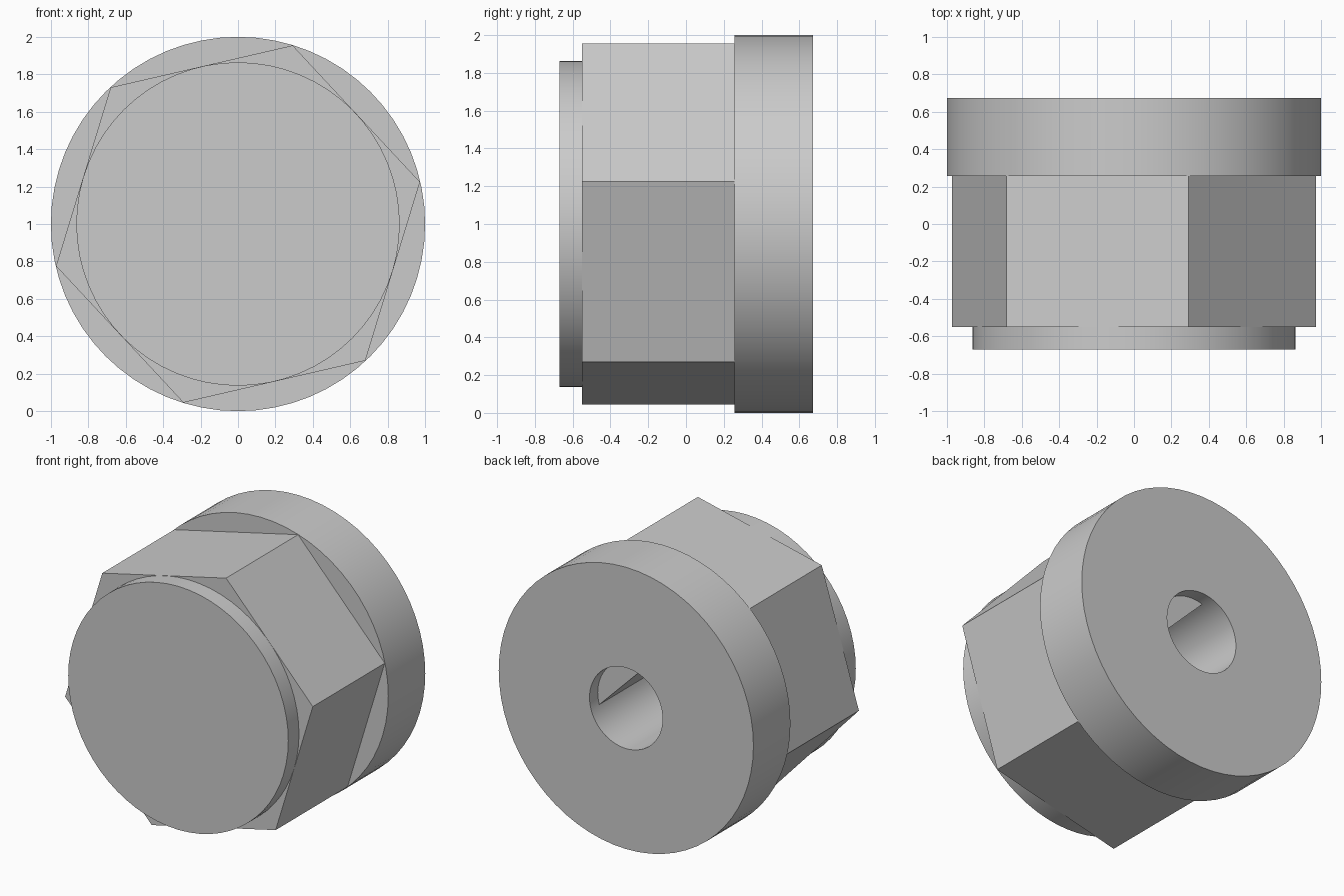
import bpy, bmesh
from math import pi, cos, sin, radians

if "Cube" in bpy.data.objects:
    bpy.data.objects.remove(bpy.data.objects["Cube"])

SEG = 64
BORE_R = 0.287
FLAT = BORE_R * cos(11 * 2 * pi / SEG)   # distance of the D flat from the axis

bm = bmesh.new()


def ring(y, r, n=SEG, start=0.0, flat=None):
    """Closed loop of edges around the y axis, optionally cut by a 45 degree flat."""
    verts = []
    for i in range(n):
        a = start + 2 * pi * i / n
        x, z = r * cos(a), r * sin(a)
        if flat is not None:
            over = max(0.0, (x + z) * cos(pi / 4) - flat)
            x, z = x - over * cos(pi / 4), z - over * cos(pi / 4)
        verts.append(bm.verts.new((x, y, z + 1)))
    edges = [bm.edges.new((verts[i], verts[(i + 1) % n])) for i in range(n)]
    return verts, edges


def wall(a, b):
    n = len(a[0])
    for i in range(n):
        j = (i + 1) % n
        bm.faces.new((a[0][i], a[0][j], b[0][j], b[0][i]))


def annulus(a, b):
    bmesh.ops.triangle_fill(bm, use_beauty=True, edges=a[1] + b[1])


hex_start = radians(13)

# Front boss
boss_front, boss_back = ring(-0.67, 0.864), ring(-0.55, 0.864)
bm.faces.new(boss_front[0])
wall(boss_front, boss_back)

# Hexagonal body
hex_front = ring(-0.55, 0.998, 6, hex_start)
hex_back = ring(0.257, 0.998, 6, hex_start)
annulus(boss_back, hex_front)
wall(hex_front, hex_back)

# Round collar
collar_front, collar_back = ring(0.257, 1.0), ring(0.672, 1.0)
annulus(hex_back, collar_front)
wall(collar_front, collar_back)

# Blind bore: round mouth, then a D-shaped shaft socket
mouth, ledge = ring(0.672, BORE_R), ring(0.58, BORE_R)
socket = ring(0.58, BORE_R, flat=FLAT)
bottom = ring(-0.33, BORE_R, flat=FLAT)
annulus(collar_back, mouth)
wall(mouth, ledge)
wall(ledge, socket)
wall(socket, bottom)
bm.faces.new(bottom[0])

bmesh.ops.remove_doubles(bm, verts=bm.verts, dist=0.0001)
bmesh.ops.dissolve_degenerate(bm, dist=0.0001, edges=bm.edges)
bmesh.ops.recalc_face_normals(bm, faces=bm.faces)

mesh = bpy.data.meshes.new("hex_knob")
bm.to_mesh(mesh)
bm.free()
knob = bpy.data.objects.new("hex_knob", mesh)
bpy.context.collection.objects.link(knob)
bpy.context.view_layer.objects.active = knob
knob.select_set(True)
bpy.ops.object.shade_smooth_by_angle(angle=radians(30))
